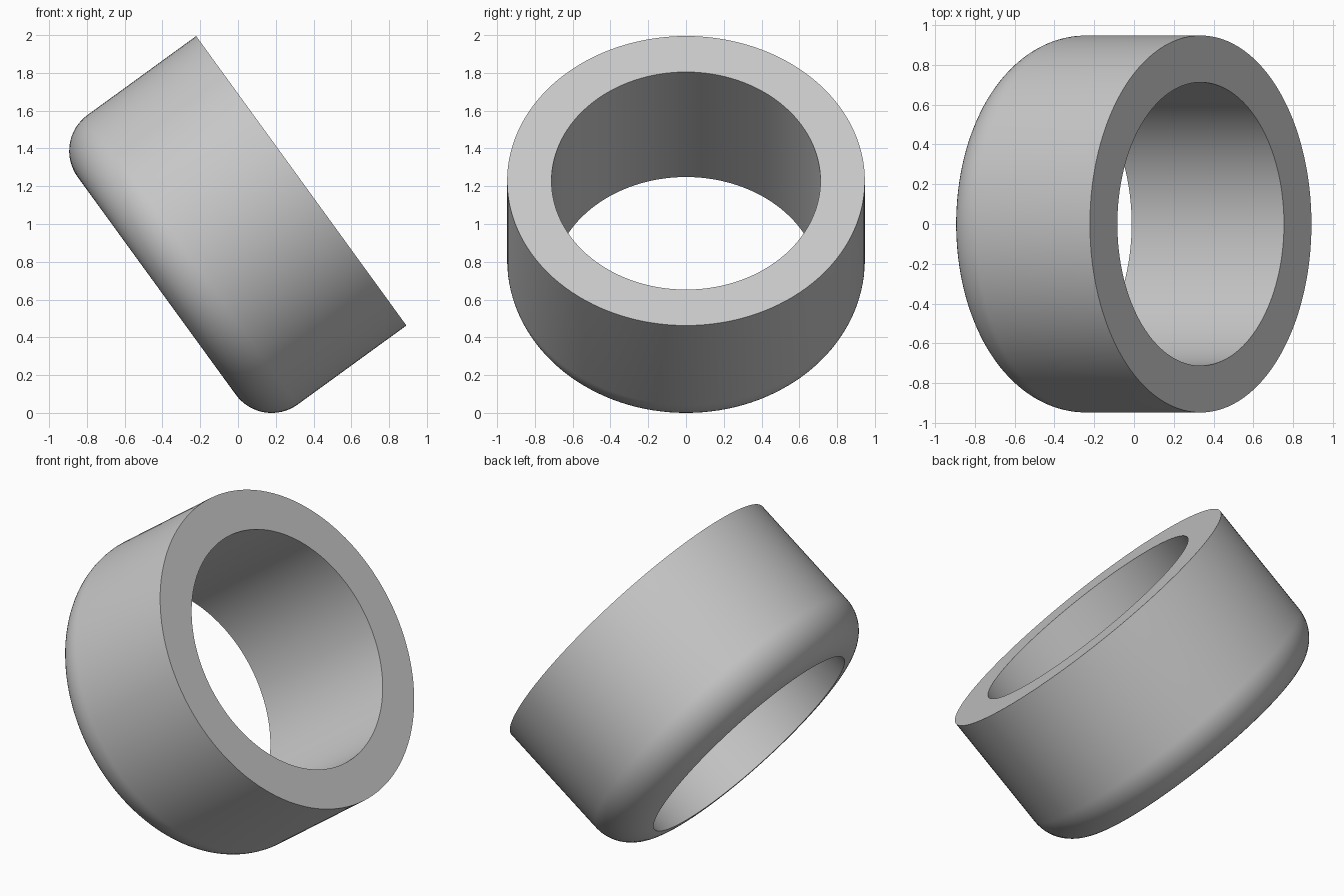
import bpy, bmesh, math
from mathutils import Matrix

if "Cube" in bpy.data.objects:
    bpy.data.objects.remove(bpy.data.objects["Cube"], do_unlink=True)

OUTER, INNER, DEPTH = 0.947, 0.712, 0.946
FILLET = OUTER - INNER
TILT = math.radians(54)
SEGMENTS, ARC_STEPS = 128, 16

# Plain grey material
grey = bpy.data.materials.new("light_grey")
grey.use_nodes = True
colour = (0.58, 0.58, 0.58, 1)
grey.diffuse_color = colour
grey.node_tree.nodes["Principled BSDF"].inputs["Base Color"].default_value = colour

# Wall section: flat rim, straight bore, quarter-round lower edge
profile = [(INNER, 0), (OUTER, 0)]
for i in range(ARC_STEPS + 1):
    a = math.pi / 2 * i / ARC_STEPS
    profile.append((INNER + FILLET * math.cos(a),
                    FILLET - DEPTH - FILLET * math.sin(a)))

# Revolve the closed section into a ring
bm = bmesh.new()
rings = []
for s in range(SEGMENTS):
    t = 2 * math.pi * s / SEGMENTS
    rings.append([bm.verts.new((r * math.cos(t), r * math.sin(t), z))
                  for r, z in profile])
count = len(profile)
for s in range(SEGMENTS):
    here, after = rings[s], rings[(s + 1) % SEGMENTS]
    for k in range(count):
        n = (k + 1) % count
        bm.faces.new((here[k], after[k], after[n], here[n]))
bmesh.ops.recalc_face_normals(bm, faces=bm.faces)

# Lean the ring over and rest it on the ground
bm.transform(Matrix.Translation((0.335, 0, 1.234)) @ Matrix.Rotation(TILT, 4, 'Y'))
low = min(v.co.z for v in bm.verts)
bm.transform(Matrix.Translation((0, 0, -low)))

mesh = bpy.data.meshes.new("rounded_ring")
bm.to_mesh(mesh)
bm.free()
mesh.materials.append(grey)
ring = bpy.data.objects.new("rounded_ring", mesh)
bpy.context.collection.objects.link(ring)

# Smooth walls with crisp rim and bore edges
bpy.ops.object.select_all(action='DESELECT')
ring.select_set(True)
bpy.context.view_layer.objects.active = ring
bpy.ops.object.shade_smooth_by_angle(angle=math.radians(30))
